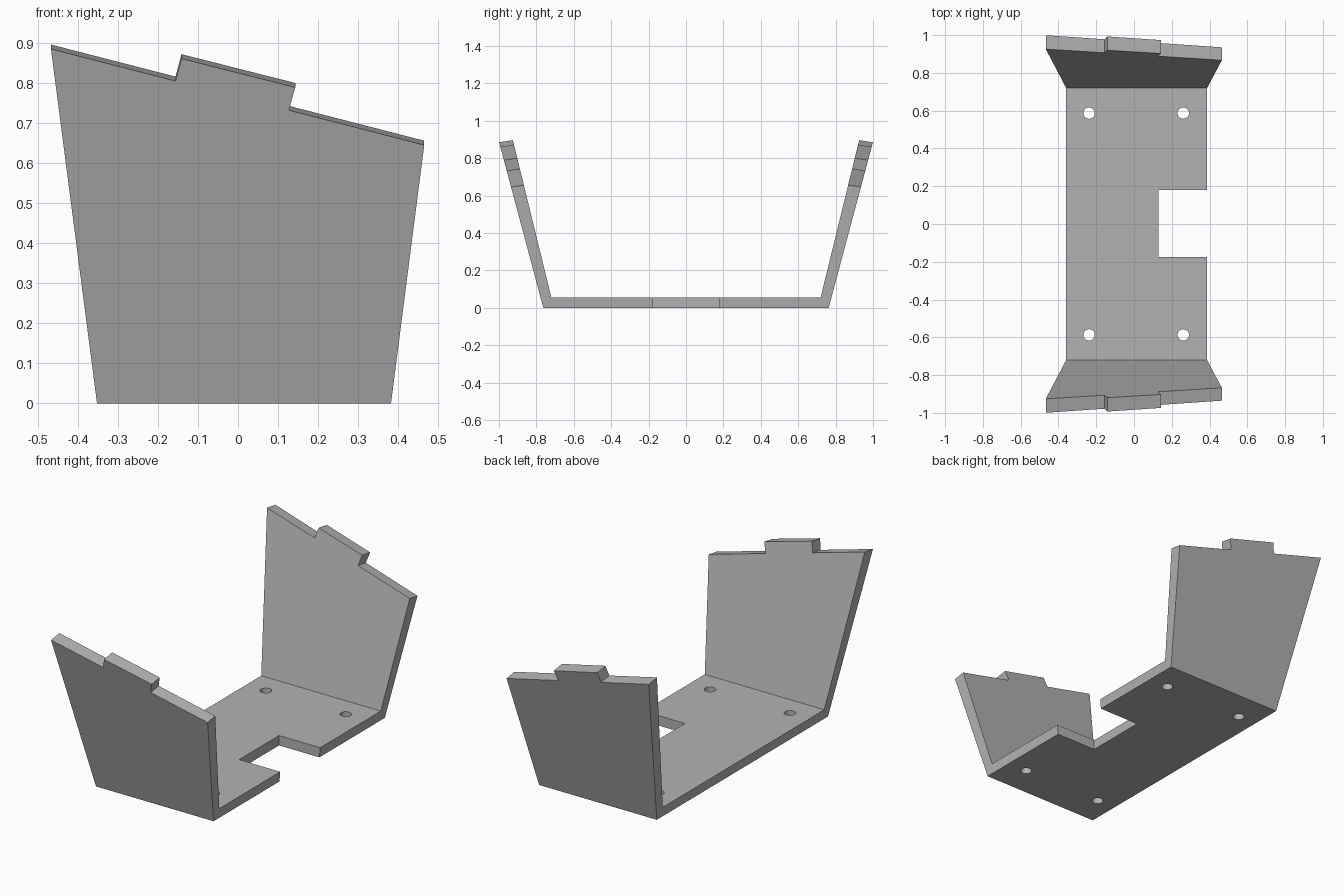
import bpy, bmesh

if "Cube" in bpy.data.objects:
    bpy.data.objects.remove(bpy.data.objects["Cube"])

grey = bpy.data.materials.new("plain grey")
grey.diffuse_color = (0.45, 0.45, 0.45, 1)
grey.use_nodes = True
grey.node_tree.nodes["Principled BSDF"].inputs["Base Color"].default_value = grey.diffuse_color

# Stepped outline of a wall's top edge, left to right (x, z)
TOP = [(-0.467, 0.885), (-0.156, 0.805), (-0.141, 0.861),
       (0.143, 0.789), (0.127, 0.732), (0.465, 0.645)]
LIP = 0.011       # inner top edge sits slightly higher
FLOOR = 0.056     # base thickness


def outer_y(z):
    return 0.763 + 0.267 * z


def inner_y(z):
    return 0.720 + 0.245 * (z - FLOOR)


# Bent bracket body: floor plus two outward-leaning end walls
bm = bmesh.new()
rings = {}
for s in (-1, 1):
    outer = [(-0.352, 0)] + TOP + [(0.382, 0)]
    inner = [(-0.359, FLOOR)] + [(x, z + LIP) for x, z in TOP] + [(0.387, FLOOR)]
    o = [bm.verts.new((x, s * outer_y(z), z)) for x, z in outer]
    i = [bm.verts.new((x, s * inner_y(z), z)) for x, z in inner]
    bm.faces.new(o)
    bm.faces.new(i)
    for k in range(1, len(TOP)):
        bm.faces.new((o[k], o[k + 1], i[k + 1], i[k]))
    rings[s] = (o, i)

(fo, fi), (bo, bi) = rings[-1], rings[1]
bm.faces.new((fo[0], fo[-1], bo[-1], bo[0]))     # underside
bm.faces.new((fi[0], fi[-1], bi[-1], bi[0]))     # floor
for e, t in ((0, 1), (-1, -2)):                  # U-shaped long sides
    bm.faces.new((fo[e], fo[t], fi[t], fi[e], bi[e], bi[t], bo[t], bo[e]))
bmesh.ops.recalc_face_normals(bm, faces=bm.faces)
mesh = bpy.data.meshes.new("bracket")
bm.to_mesh(mesh)
bm.free()
mesh.materials.append(grey)
bracket = bpy.data.objects.new("bracket", mesh)
bpy.context.collection.objects.link(bracket)


def cut(cutter, name):
    cutter.name = name
    cutter.hide_render = True
    cutter.data.materials.append(grey)
    mod = bracket.modifiers.new(name, 'BOOLEAN')
    mod.operation = 'DIFFERENCE'
    mod.solver = 'EXACT'
    mod.object = cutter
    bpy.context.view_layer.objects.active = bracket
    bpy.ops.object.modifier_apply(modifier=name)
    bpy.data.objects.remove(cutter)


# Side notch in the floor
bpy.ops.mesh.primitive_cube_add(size=1, location=(0.38, 0.002, 0.03))
notch = bpy.context.object
notch.scale = (0.5, 0.356, 0.3)
bpy.context.view_layer.update()
cut(notch, "notch_cutter")

# Four screw holes
for x in (-0.238, 0.261):
    for y in (-0.587, 0.587):
        bpy.ops.mesh.primitive_cylinder_add(vertices=32, radius=0.03, depth=0.3,
                                            location=(x, y, 0.03))
        cut(bpy.context.object, "hole_cutter")

# Smooth hole walls, crisp plate edges
bpy.ops.object.select_all(action='DESELECT')
bracket.select_set(True)
bpy.context.view_layer.objects.active = bracket
bpy.ops.object.shade_smooth_by_angle()
